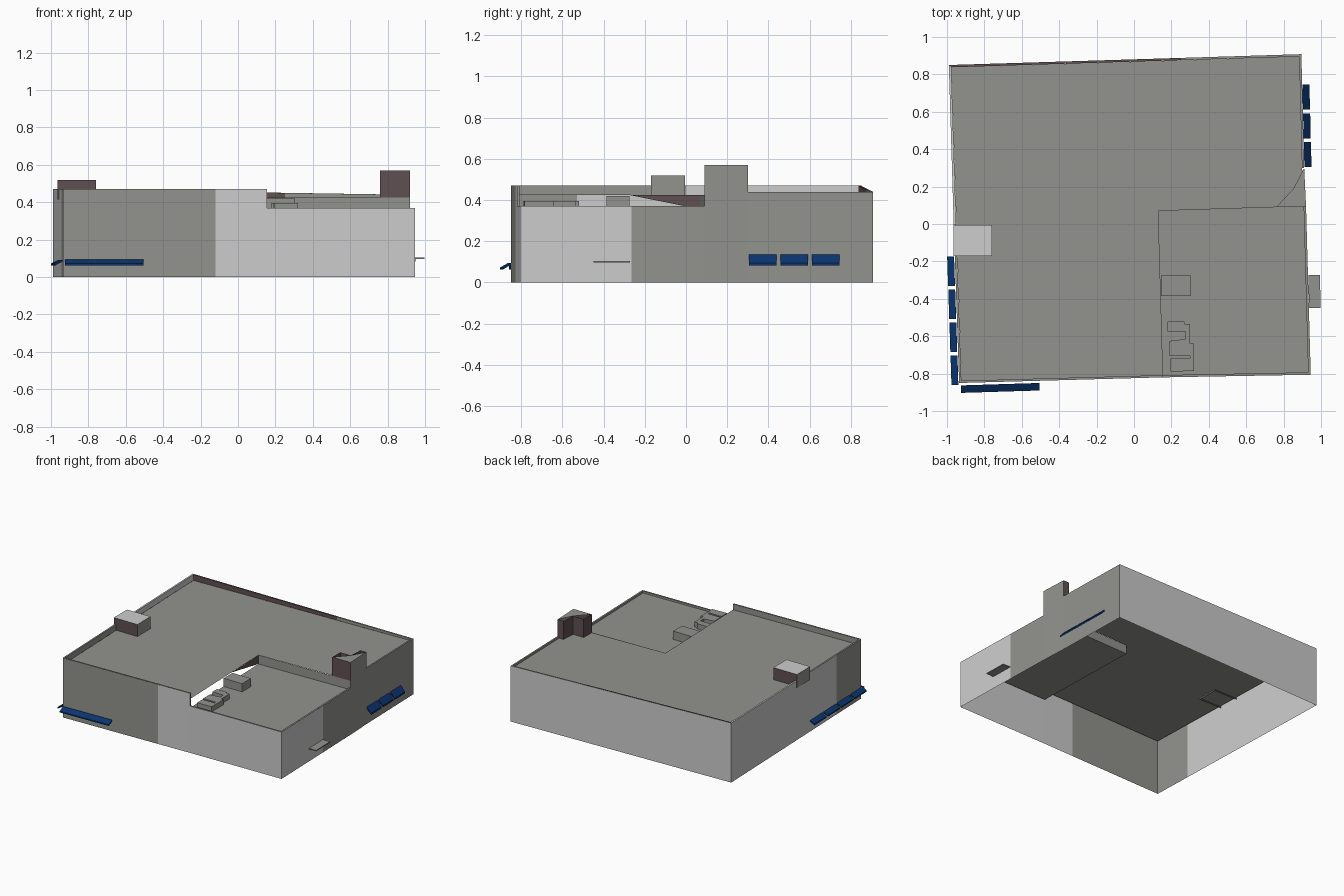
import bpy, bmesh
from mathutils import Vector

if "Cube" in bpy.data.objects:
    bpy.data.objects.remove(bpy.data.objects["Cube"])


def material(name, rgb):
    m = bpy.data.materials.new(name)
    m.diffuse_color = (*rgb, 1)
    m.use_nodes = True
    m.node_tree.nodes["Principled BSDF"].inputs["Base Color"].default_value = m.diffuse_color
    return m


OLIVE = material("olive_grey", (0.29, 0.295, 0.27))
LIGHT = material("light_grey", (0.61, 0.61, 0.61))
RED = material("dark_red_brown", (0.115, 0.08, 0.085))
BLUE = material("awning_blue", (0.003, 0.035, 0.165))
MATS = [OLIVE, LIGHT, RED, BLUE]


def build(name, faces):
    """faces: list of (points, material)"""
    bm = bmesh.new()
    for pts, mat in faces:
        f = bm.faces.new([bm.verts.new(p) for p in pts])
        f.material_index = MATS.index(mat)
    bmesh.ops.remove_doubles(bm, verts=bm.verts, dist=0.0005)
    me = bpy.data.meshes.new(name)
    bm.to_mesh(me)
    bm.free()
    for m in MATS:
        me.materials.append(m)
    ob = bpy.data.objects.new(name, me)
    bpy.context.collection.objects.link(ob)
    return ob


def upright(a, b, z0, za, zb, mat):
    return ([(*a, z0), (*b, z0), (*b, zb), (*a, za)], mat)


def prism(name, outline, z0, z1, mats, top_mat, top=None):
    """Counter-clockwise outline raised to z1, open below."""
    n = len(outline)
    faces = [upright(outline[i], outline[(i + 1) % n], z0, z1, z1, mats[i % len(mats)])
             for i in range(n)]
    faces.append(([(*p, z1) for p in (top or outline)], top_mat))
    return build(name, faces)


ROOF, LOW = 0.425, 0.355

# Outer walls: start, end, top at start, top at end, colour
A, B = (-0.935, -0.85), (0.155, -0.82)
C, D = (0.945, -0.806), (0.92, 0.09)
E, F, G = (0.91, 0.30), (0.895, 0.908), (-0.99, 0.85)
front_split, right_split, left_split = (-0.12, -0.828), (0.93, -0.265), (-0.945, -0.53)
walls = [
    (A, front_split, 0.47, 0.47, OLIVE), (front_split, B, 0.47, 0.47, LIGHT),
    (B, C, 0.37, 0.37, LIGHT),
    (C, right_split, 0.37, 0.37, LIGHT), (right_split, D, 0.37, 0.37, OLIVE),
    (D, E, 0.57, 0.57, OLIVE), (E, F, 0.44, 0.44, OLIVE),
    (F, G, 0.44, 0.47, LIGHT),
    (G, left_split, 0.47, 0.47, LIGHT), (left_split, A, 0.47, 0.47, OLIVE),
]
build("outer_walls", [upright(a, b, 0, za, zb, m) for a, b, za, zb, m in walls])

# Parapet inner faces and caps
Ai, Bi = (-0.923, -0.838), (0.155, -0.808)
Bl, Ci, Di = (0.155, -0.808), (0.931, -0.793), (0.907, 0.09)
Ei, Fi, Gi = (0.898, 0.30), (0.883, 0.895), (-0.977, 0.838)
Lm, Lo = (-0.951, 0.0), (-0.964, 0.0)
Bm, Bo = (0.25, 0.876), (0.25, 0.888)
parapets = [
    (A, B, Ai, Bi, 0.47, 0.47, ROOF, OLIVE), (B, C, Bl, Ci, 0.37, 0.37, LOW, OLIVE),
    (C, D, Ci, Di, 0.37, 0.37, LOW, OLIVE), (E, F, Ei, Fi, 0.44, 0.44, ROOF, OLIVE),
    (F, Bo, Fi, Bm, 0.44, 0.45, ROOF, OLIVE), (Bo, G, Bm, Gi, 0.45, 0.47, ROOF, RED),
    (G, Lo, Gi, Lm, 0.47, 0.47, ROOF, LIGHT), (Lo, A, Lm, Ai, 0.47, 0.47, ROOF, OLIVE),
]
faces = []
for a, b, ai, bi, za, zb, base, m in parapets:
    faces.append(upright(bi, ai, base, zb, za, m))
    faces.append(([(*a, za), (*b, zb), (*bi, zb), (*ai, za)], m))
faces.append(upright(B, Bi, 0.37, 0.47, 0.47, OLIVE))
build("parapets", faces)

# Roof decks and the step between them
S, T = (0.13, 0.07), (0.76, 0.09)
build("upper_roof", [([(*p, ROOF) for p in (Ai, Bi, S, T, D, Ei, Fi, Gi)], OLIVE)])
build("lower_roof", [([(*p, LOW) for p in (Bl, Ci, Di, T, S)], OLIVE)])
build("roof_step", [
    upright(S, D, LOW, ROOF, ROOF, OLIVE),
    ([(0.141, -0.28, ROOF), (*S, LOW), (*S, ROOF)], RED),
])

# L-shaped stair head with a cut-back top
notch = (0.853, 0.19)
prism("stair_head", [T, D, E, (0.86, 0.30), notch, (0.76, 0.19)], LOW, 0.57,
      [RED, OLIVE, RED, RED, RED, RED], OLIVE, top=[T, D, E, notch])

# Roof boxes
prism("left_chimney", [(-0.965, -0.17), (-0.76, -0.17), (-0.76, -0.005), (-0.965, -0.005)],
      ROOF - 0.01, 0.52, [RED, OLIVE, RED, OLIVE], LIGHT)
prism("roof_box", [(0.145, -0.385), (0.305, -0.385), (0.305, -0.275), (0.145, -0.275)],
      LOW, 0.42, [OLIVE], OLIVE)
prism("roof_vents", [
    (0.18, -0.52), (0.18, -0.575), (0.275, -0.575), (0.275, -0.615), (0.19, -0.625),
    (0.19, -0.705), (0.30, -0.705), (0.30, -0.72), (0.195, -0.72), (0.195, -0.79),
    (0.32, -0.785), (0.32, -0.64), (0.30, -0.64), (0.30, -0.535), (0.27, -0.535),
    (0.27, -0.52)], LOW, 0.395, [OLIVE], OLIVE)


# Sloping awnings: inner edge a-b, pushed outwards and down
def slab(name, a, b, out, z_in, z_out, thick, mat):
    o = Vector(out)
    top = [Vector((*a, z_in)), Vector((*b, z_in)),
           Vector((*(Vector(b) + o), z_out)), Vector((*(Vector(a) + o), z_out))]
    low = [p - Vector((0, 0, thick)) for p in top]
    faces = [(top, mat), (low[::-1], mat)]
    for i in range(4):
        j = (i + 1) % 4
        faces.append(([top[i], low[i], low[j], top[j]], mat))
    ob = build(name, faces)
    bm = bmesh.new()
    bm.from_mesh(ob.data)
    bmesh.ops.recalc_face_normals(bm, faces=bm.faces)
    bm.to_mesh(ob.data)
    bm.free()


slab("front_awning", (-0.925, -0.863), (-0.505, -0.85), (0, -0.04), 0.095, 0.072, 0.01, BLUE)
for i in range(4):
    y0 = -0.175 - i * 0.176
    x0 = -0.962 + i * 0.006
    slab(f"left_awning_{i + 1}", (x0, y0), (x0 + 0.005, y0 - 0.157), (-0.037, 0),
         0.092, 0.072, 0.01, BLUE)
for i in range(3):
    y0 = 0.305 + i * 0.153
    x0 = 0.911 - i * 0.004
    slab(f"right_awning_{i + 1}", (x0, y0), (x0 - 0.003, y0 + 0.134), (0.038, 0),
         0.135, 0.095, 0.013, BLUE)

# Flat door canopy
slab("door_canopy", (0.936, -0.45), (0.932, -0.272), (0.062, 0), 0.104, 0.104, 0.008, OLIVE)

# Consistent outward normals for the closed-top prisms
for name in ("stair_head", "left_chimney", "roof_box", "roof_vents"):
    me = bpy.data.objects[name].data
    bm = bmesh.new()
    bm.from_mesh(me)
    bmesh.ops.recalc_face_normals(bm, faces=bm.faces)
    bm.to_mesh(me)
    bm.free()
